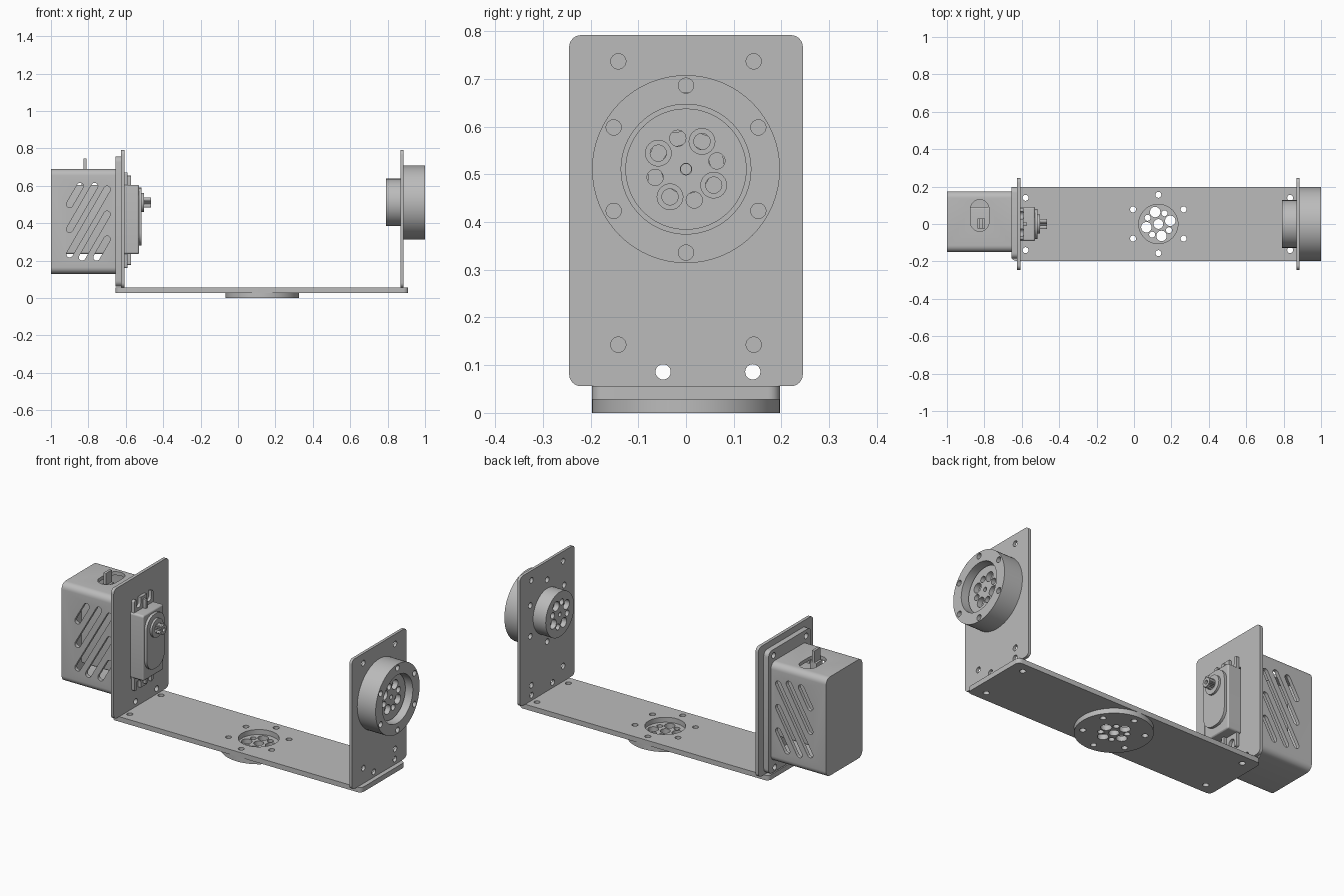
import bpy, bmesh, math
from mathutils import Vector

cube = bpy.data.objects.get("Cube")
if cube:
    bpy.data.objects.remove(cube, do_unlink=True)

grey = bpy.data.materials.new("plain grey")
grey.use_nodes = True
COLOUR = (0.5, 0.5, 0.5, 1)
grey.diffuse_color = COLOUR
grey.node_tree.nodes["Principled BSDF"].inputs["Base Color"].default_value = COLOUR


# Outlines
def arc(u, v, r, start, end, n):
    return [(u + r * math.cos(math.radians(start + (end - start) * i / n)),
             v + r * math.sin(math.radians(start + (end - start) * i / n))) for i in range(n + 1)]


def circle(u, v, r, n=32):
    return arc(u, v, r, 0, 360, n)[:-1]


def rounded(u0, u1, v0, v1, r):
    corners = [(u1 - r, v1 - r), (u0 + r, v1 - r), (u0 + r, v0 + r), (u1 - r, v0 + r)]
    return [p for i, (u, v) in enumerate(corners) for p in arc(u, v, r, 90 * i, 90 * i + 90, 6)]


def slot(p, q, r):
    a = math.degrees(math.atan2(q[1] - p[1], q[0] - p[0]))
    return arc(*q, r, a - 90, a + 90, 10) + arc(*p, r, a + 90, a + 270, 10)


def ring_of(u, v, radius, r, count, start):
    step = math.tau / count
    return [circle(u + radius * math.cos(math.radians(start) + i * step),
                   v + radius * math.sin(math.radians(start) + i * step), r, 24)
            for i in range(count)]


# Solids: outlines pushed along one axis
PLACE = {"x": lambda u, v, t: (t, u, v),
         "y": lambda u, v, t: (u, t, v),
         "z": lambda u, v, t: (u, v, t)}


def solid(name, axis, a, b, *outlines):
    bm = bmesh.new()
    for outline in outlines:
        low, high = ([bm.verts.new(PLACE[axis](u, v, t)) for u, v in outline] for t in (a, b))
        bm.faces.new(low)
        bm.faces.new(high)
        for i in range(len(low)):
            bm.faces.new((low[i - 1], low[i], high[i], high[i - 1]))
    bmesh.ops.recalc_face_normals(bm, faces=bm.faces)
    mesh = bpy.data.meshes.new(name)
    bm.to_mesh(mesh)
    bm.free()
    mesh.materials.append(grey)
    obj = bpy.data.objects.new(name, mesh)
    bpy.context.collection.objects.link(obj)
    return obj


def activate(obj):
    for other in bpy.context.selected_objects:
        other.select_set(False)
    obj.select_set(True)
    bpy.context.view_layer.objects.active = obj


def cut(obj, axis, a, b, *outlines):
    cutter = solid("cutter", axis, a, b, *outlines)
    cutter.hide_render = True
    mod = obj.modifiers.new("cut", "BOOLEAN")
    mod.operation = "DIFFERENCE"
    mod.solver = "EXACT"
    mod.object = cutter
    activate(obj)
    bpy.ops.object.modifier_apply(modifier=mod.name)
    bpy.data.objects.remove(cutter, do_unlink=True)


HUB = 0.511      # height of the turning axis
HOLE = 0.016     # screw hole radius
MID = 0.13       # x of the base disc
low_holes = [circle(y, 0.086, HOLE, 24) for y in (-0.048, 0.14)]

# Base plate
base = solid("base_plate", "z", 0.028, 0.056, rounded(-0.655, 0.91, -0.197, 0.197, 0.025))
cut(base, "z", 0, 0.1, circle(MID, 0, 0.105, 48), *ring_of(MID, 0, 0.156, HOLE, 6, 30),
    *[circle(x, y, HOLE, 24) for x in (-0.58, 0.835) for y in (-0.14, 0.14)])

# Base disc with its hole pattern
disc = solid("base_disc", "z", 0, 0.028, circle(MID, 0, 0.197, 64))
cut(disc, "z", -0.1, 0.1, circle(MID, 0, 0.026), *ring_of(MID, 0, 0.156, HOLE, 6, 30),
    *ring_of(MID, 0, 0.066, 0.028, 4, 15), *ring_of(MID, 0, 0.066, HOLE, 4, 60))

# Left-hand side of the bearing: plate, outer ring and hub
plate = solid("bearing_plate", "x", 0.869, 0.885, rounded(-0.245, 0.245, 0.056, 0.792, 0.025))
cut(plate, "x", 0.8, 0.95, circle(0, HUB, 0.12, 48), *ring_of(0, HUB, 0.175, HOLE, 6, 30), *low_holes,
    *[circle(y, z, HOLE, 24) for y in (-0.142, 0.142) for z in (0.143, 0.737)])

ring = solid("bearing_ring", "x", 0.885, 1.0, circle(0, HUB, 0.197, 64))
cut(ring, "x", 0.8, 1.1, circle(0, HUB, 0.136, 64), *ring_of(0, HUB, 0.175, HOLE, 6, 30))

hub = solid("bearing_hub", "x", 0.79, 0.96, circle(0, HUB, 0.127, 64))
cut(hub, "x", 0.7, 1.1, circle(0, HUB, 0.012, 24), *ring_of(0, HUB, 0.067, 0.017, 8, 15)[0::2],
    *ring_of(0, HUB, 0.067, 0.017, 4, 60))
cut(hub, "x", 0.93, 1.1, *ring_of(0, HUB, 0.067, 0.027, 4, 60))
cut(hub, "x", 0.7, 0.82, *ring_of(0, HUB, 0.067, 0.027, 4, 60))

# Motor side plate
motor_plate = solid("motor_plate", "x", -0.625, -0.607, rounded(-0.245, 0.245, 0.056, 0.792, 0.025))
cut(motor_plate, "x", -0.7, -0.5, rounded(-0.095, 0.095, 0.23, 0.61, 0.005), *low_holes)

# Motor cover: flange and hollow box with slanted vents
inside = rounded(-0.13, 0.155, 0.15, 0.67, 0.015)
flange = solid("cover_flange", "x", -0.655, -0.625, rounded(-0.185, 0.197, 0.062, 0.757, 0.03))
cut(flange, "x", -0.7, -0.6, inside, *low_holes,
    *[circle(y, 0.722, HOLE, 24) for y in (-0.14, 0.15)])

cover = solid("motor_cover", "x", -1.0, -0.655, rounded(-0.15, 0.175, 0.13, 0.69, 0.035))
cut(cover, "x", -0.98, -0.6, inside)
vents = []
for k in range(-2, 3):
    shift = 0.077 * k
    ends = (max(-0.22, (-0.1 - shift) / 0.5), min(0.22, (0.1 - shift) / 0.5))
    p, q = [(-0.80 + shift + 0.5 * t, 0.408 + 0.866 * t) for t in ends]
    vents.append(slot(p, q, 0.0175))
cut(cover, "y", -0.3, 0.3, *vents)
cut(cover, "z", 0.6, 0.8, slot((-0.825, 0.01), (-0.825, 0.08), 0.05))

# Cable stub rising through the cover opening
solid("cable_stub", "x", -0.825, -0.81, rounded(-0.025, 0.03, 0.6, 0.747, 0.004))
solid("cable_plug", "x", -0.838, -0.797, rounded(-0.025, 0.03, 0.6, 0.68, 0.004))

# Servo motor
body = solid("servo_body", "x", -0.92, -0.53, rounded(-0.092, 0.092, 0.235, 0.605, 0.012))
bevel = body.modifiers.new("soft edge", "BEVEL")
bevel.width = 0.006
bevel.segments = 2
bevel.limit_method = "ANGLE"
ears = solid("servo_ears", "x", -0.607, -0.59, rounded(-0.085, 0.085, 0.16, 0.672, 0.01))
cut(ears, "x", -0.7, -0.5, *[slot((y, 0.416 + s * 0.225), (y, 0.416 + s * 0.3), 0.02)
                             for y in (-0.047, 0.047) for s in (-1, 1)])
solid("servo_ear_ribs", "x", -0.59, -0.572, rounded(-0.008, 0.008, 0.6, 0.655, 0.003),
      rounded(-0.008, 0.008, 0.178, 0.24, 0.003))
solid("servo_cap", "x", -0.53, -0.515, rounded(-0.08, 0.08, 0.28, 0.59, 0.07))
solid("servo_collar", "x", -0.515, -0.503, circle(0, HUB, 0.052, 40))
teeth = [(r * math.cos(i * math.pi / 20), HUB + r * math.sin(i * math.pi / 20))
         for i in range(40) for r in [0.028 if i % 2 else 0.024]]
shaft = solid("servo_shaft", "x", -0.503, -0.465, teeth)
cut(shaft, "x", -0.49, -0.4, circle(0, HUB, 0.011, 20))

# Smooth round walls, keep edges crisp
for obj in list(bpy.context.collection.objects):
    if obj.type == "MESH" and grey.name in obj.data.materials:
        activate(obj)
        bpy.ops.object.shade_smooth_by_angle(angle=math.radians(30))
